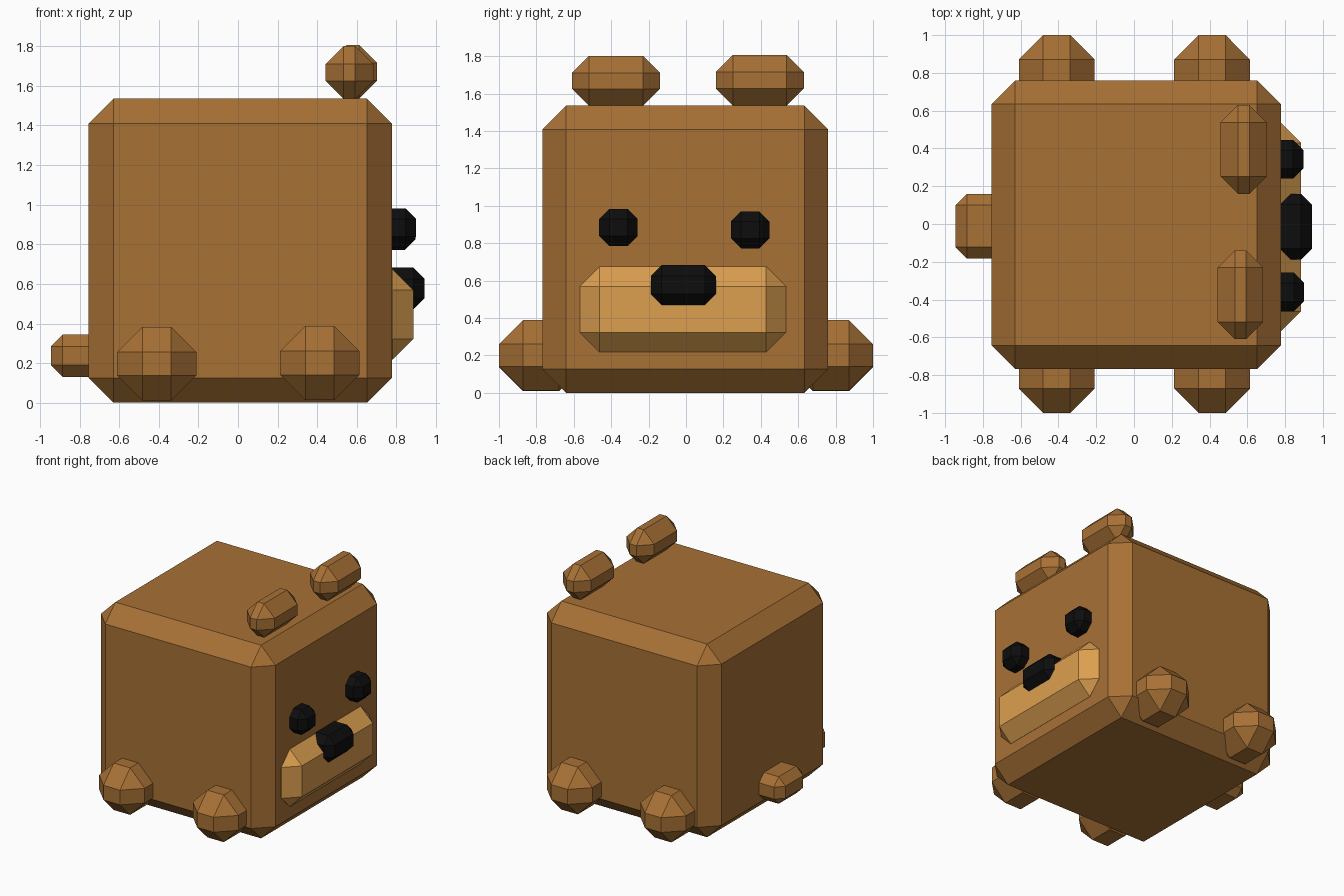
import bpy, bmesh
from mathutils import Vector

if "Cube" in bpy.data.objects:
    bpy.data.objects.remove(bpy.data.objects["Cube"])


def material(name, rgb):
    m = bpy.data.materials.new(name)
    m.diffuse_color = (*rgb, 1)
    m.use_nodes = True
    m.node_tree.nodes["Principled BSDF"].inputs["Base Color"].default_value = m.diffuse_color
    return m


FUR = material("brown_fur", (0.39, 0.165, 0.036))
TAN = material("tan_muzzle", (0.72, 0.35, 0.08))
BLACK = material("black", (0.004, 0.004, 0.004))


def chamfered_box(name, x, y, z, chamfer, mat):
    """Flat-faced box spanning the x, y, z ranges, all edges chamfered."""
    lo, hi = Vector((x[0], y[0], z[0])), Vector((x[1], y[1], z[1]))
    bm = bmesh.new()
    bmesh.ops.create_cube(bm, size=1)
    bmesh.ops.scale(bm, vec=hi - lo, verts=bm.verts)
    bmesh.ops.translate(bm, vec=(lo + hi) / 2, verts=bm.verts)
    bmesh.ops.bevel(bm, geom=bm.edges[:], offset=chamfer, offset_type='OFFSET',
                    segments=1, profile=0.5, affect='EDGES')
    mesh = bpy.data.meshes.new(name)
    bm.to_mesh(mesh)
    bm.free()
    mesh.materials.append(mat)
    obj = bpy.data.objects.new(name, mesh)
    bpy.context.collection.objects.link(obj)
    return obj


# Cube body
chamfered_box("body", (-0.755, 0.778), (-0.768, 0.76), (0, 1.535), 0.126, FUR)

# Four stubby feet poking out of both sides
for end, x, z in (("rear", (-0.61, -0.21), (0.01, 0.383)),
                  ("fore", (0.213, 0.613), (0.013, 0.388))):
    chamfered_box(f"{end}_foot_right", x, (-1.0, -0.55), z, 0.128, FUR)
    chamfered_box(f"{end}_foot_left", x, (0.55, 1.0), z, 0.128, FUR)

# Tail
chamfered_box("tail", (-0.945, -0.6), (-0.182, 0.16), (0.13, 0.345), 0.06, FUR)

# Ears
chamfered_box("ear_left", (0.458, 0.703), (0.16, 0.63), (1.535, 1.807), 0.092, FUR)
chamfered_box("ear_right", (0.442, 0.684), (-0.61, -0.139), (1.533, 1.802), 0.092, FUR)

# Face
chamfered_box("muzzle", (0.5, 0.885), (-0.568, 0.535), (0.217, 0.675), 0.106, TAN)
chamfered_box("nose", (0.65, 0.943), (-0.188, 0.16), (0.47, 0.682), 0.058, BLACK)
chamfered_box("eye_left", (0.65, 0.897), (0.24, 0.446), (0.772, 0.97), 0.054, BLACK)
chamfered_box("eye_right", (0.65, 0.9), (-0.464, -0.258), (0.785, 0.982), 0.054, BLACK)
